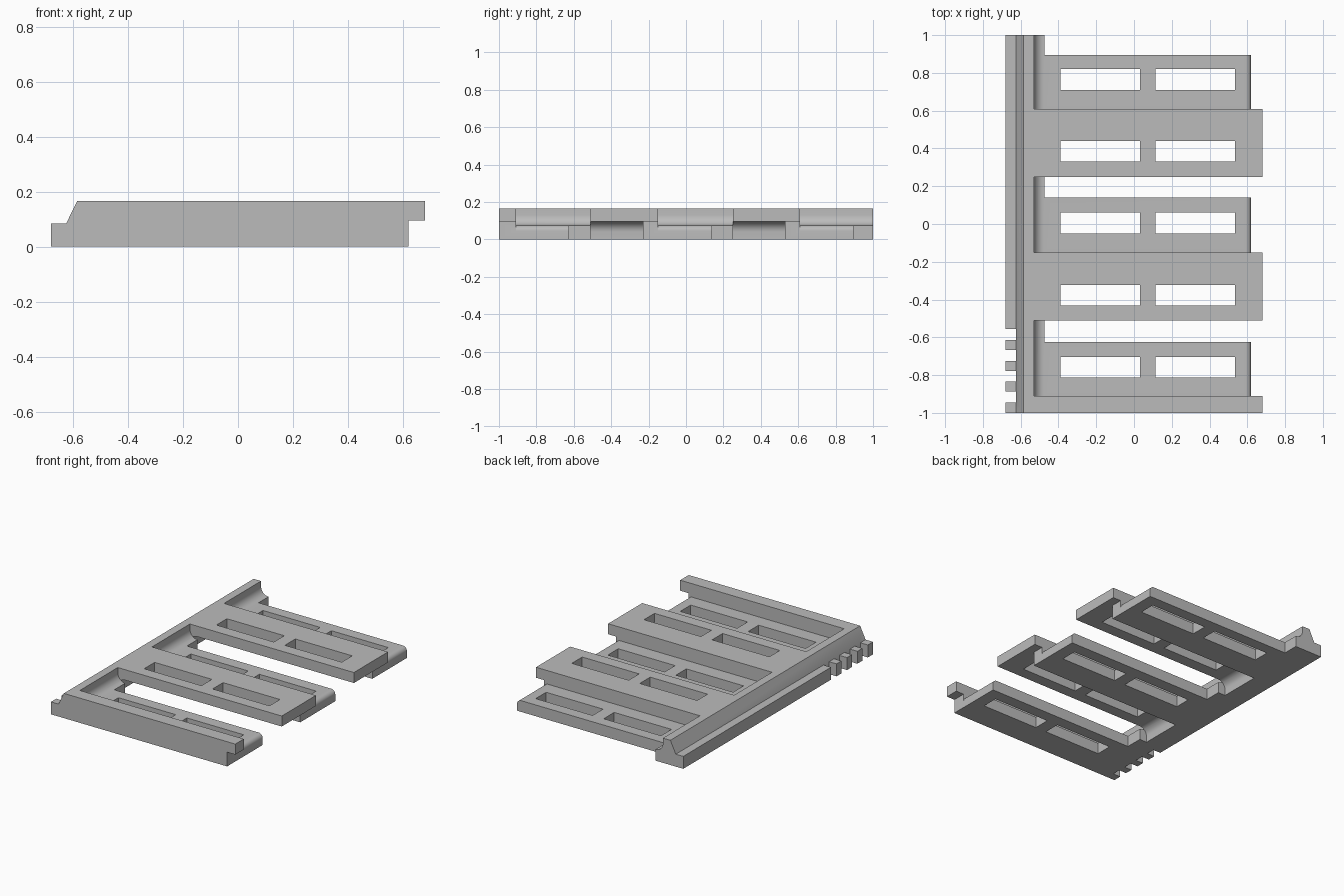
import bpy, bmesh, math

if "Cube" in bpy.data.objects:
    bpy.data.objects.remove(bpy.data.objects["Cube"])

grey = bpy.data.materials.new("plain grey")
grey.diffuse_color = (0.5, 0.5, 0.5, 1)
grey.use_nodes = True
grey.node_tree.nodes["Principled BSDF"].inputs["Base Color"].default_value = grey.diffuse_color


def extrude(name, profile, y0, y1):
    """Solid made by sweeping an (x, z) profile from y0 to y1."""
    bm = bmesh.new()
    face = bm.faces.new([bm.verts.new((x, y0, z)) for x, z in profile])
    out = bmesh.ops.extrude_face_region(bm, geom=[face])
    moved = [v for v in out["geom"] if isinstance(v, bmesh.types.BMVert)]
    bmesh.ops.translate(bm, verts=moved, vec=(0, y1 - y0, 0))
    bmesh.ops.recalc_face_normals(bm, faces=bm.faces)
    mesh = bpy.data.meshes.new(name)
    bm.to_mesh(mesh)
    bm.free()
    ob = bpy.data.objects.new(name, mesh)
    bpy.context.collection.objects.link(ob)
    mesh.materials.append(grey)
    return ob


def arc(cx, cz, r, a0, a1, n=8):
    angles = [math.radians(a0 + (a1 - a0) * i / n) for i in range(n + 1)]
    return [(cx + r * math.cos(a), cz + r * math.sin(a)) for a in angles]


def rect(x0, x1, z0=-0.1, z1=0.3):
    return [(x0, z0), (x1, z0), (x1, z1), (x0, z1)]


# Full-length body: ledge, sloped spine, overhanging tip
panel = extrude("slatted_panel", [
    (-0.68, 0), (0.62, 0), (0.62, 0.095), (0.68, 0.095), (0.68, 0.165),
    (-0.585, 0.165), (-0.625, 0.083), (-0.68, 0.083)], -1, 1)


def cut(profile, y0, y1):
    cutter = extrude("cutter", profile, y0, y1)
    cutter.hide_render = True
    mod = panel.modifiers.new("cut", 'BOOLEAN')
    mod.operation = 'DIFFERENCE'
    mod.solver = 'EXACT'
    mod.object = cutter
    bpy.context.view_layer.objects.active = panel
    bpy.ops.object.modifier_apply(modifier=mod.name)
    bpy.data.objects.remove(cutter)


# Pocket above the low slats: filleted root, rounded tip
pocket = ([(-0.53, 0.3)] + arc(-0.475, 0.13, 0.055, 180, 270)
          + arc(0.59, 0.045, 0.03, 90, 0) + [(0.8, 0.045), (0.8, 0.3)])
# Recess under the high slats, filleted at the root
recess = ([(-0.53, -0.1)] + arc(-0.475, 0.04, 0.055, 180, 90)
          + [(0.8, 0.095), (0.8, -0.1)])

# Low slats and the gaps beside them
for y0, gap, y1 in ((0.61, 0.895, 1.1), (-0.15, 0.14, 0.25), (-0.91, -0.625, -0.51)):
    cut(pocket, y0, y1)
    cut(rect(-0.475, 0.8), gap, y1)

# Undersides of the high slats
for y0, y1 in ((0.25, 0.53), (-0.51, -0.23)):
    cut(recess, y0, y1)

# Two slots in every slat
for yc in (0.765, 0.385, 0.005, -0.377, -0.758):
    for x0, x1 in ((-0.39, 0.033), (0.115, 0.535)):
        cut(rect(x0, x1), yc - 0.055, yc + 0.055)

# Comb notches in the ledge
for y0, y1 in ((-0.945, -0.887), (-0.835, -0.777), (-0.725, -0.667), (-0.615, -0.557)):
    cut(rect(-0.8, -0.625), y0, y1)

bpy.ops.object.select_all(action='DESELECT')
panel.select_set(True)
bpy.context.view_layer.objects.active = panel
bpy.ops.object.shade_smooth_by_angle(angle=math.radians(30))
